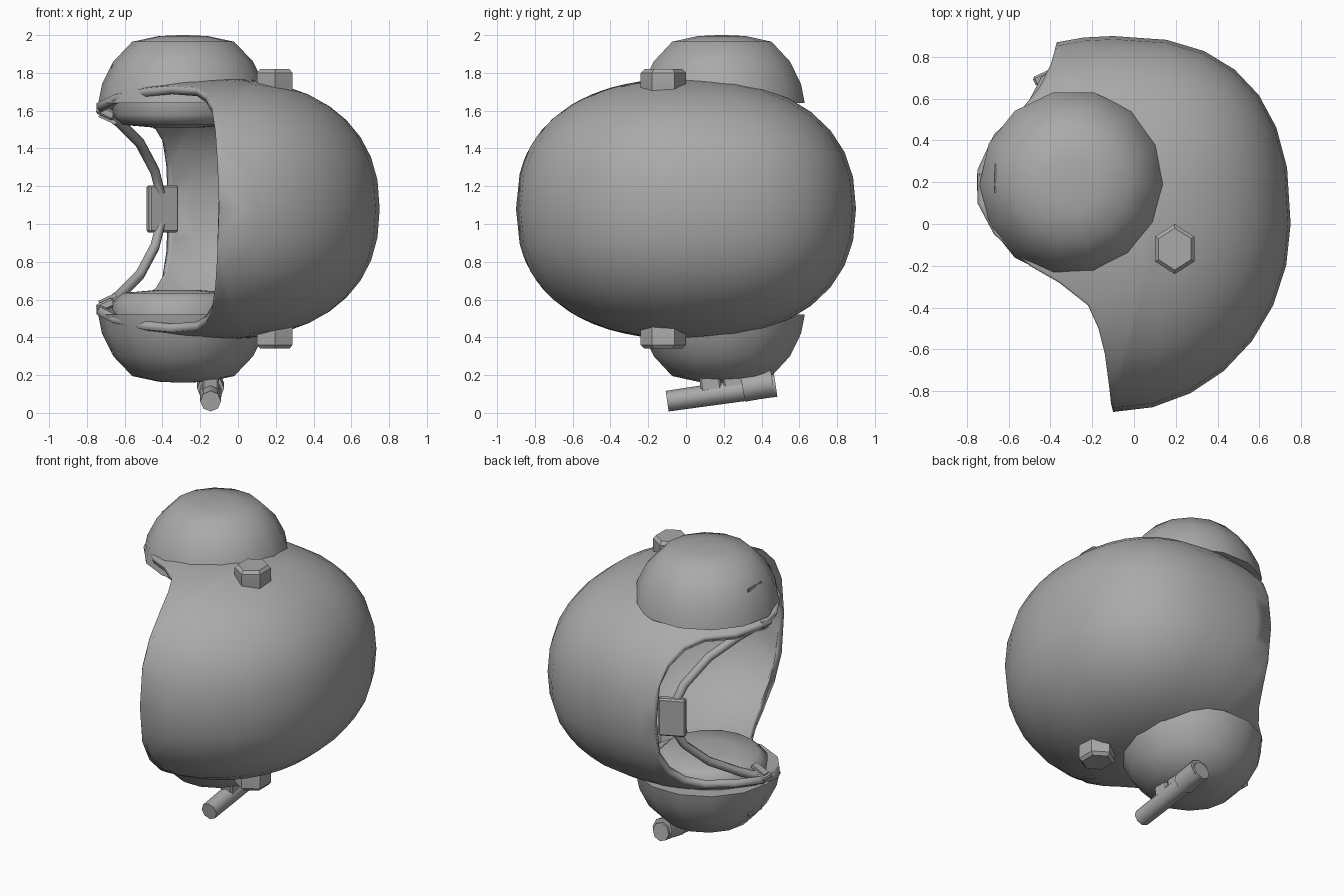
import bpy, bmesh, math
from mathutils import Vector, Matrix

if "Cube" in bpy.data.objects:
    bpy.data.objects.remove(bpy.data.objects["Cube"])

MID = 1.08                      # height of the symmetry plane
grey = bpy.data.materials.new("plain grey")
grey.use_nodes = True
COLOR = (0.4, 0.4, 0.4, 1)
grey.diffuse_color = COLOR
grey.node_tree.nodes["Principled BSDF"].inputs["Base Color"].default_value = COLOR


def finish(name, bm, mirror=True, angle=40):
    """Turn a bmesh, given relative to the symmetry plane, into a shaded object."""
    me = bpy.data.meshes.new(name)
    bm.to_mesh(me)
    bm.free()
    ob = bpy.data.objects.new(name, me)
    bpy.context.collection.objects.link(ob)
    ob.location.z = MID
    me.materials.append(grey)
    bpy.context.view_layer.objects.active = ob
    bpy.ops.object.select_all(action='DESELECT')
    ob.select_set(True)
    bpy.ops.object.shade_smooth_by_angle(angle=math.radians(angle))
    if mirror:
        m = ob.modifiers.new("mirror", 'MIRROR')
        m.use_axis = (False, False, True)
    return ob


def lathe(name, profile, center, segments, scale=(1, 1), turn=0, mirror=True, angle=40):
    """Revolve (radius, height) points about a vertical axis; caps both ends."""
    bm = bmesh.new()
    rings = []
    for r, z in profile:
        angs = [turn + math.tau * i / segments for i in range(segments)]
        rings.append([bm.verts.new((center[0] + r * scale[0] * math.cos(a),
                                    center[1] + r * scale[1] * math.sin(a), z)) for a in angs])
    for a, b in zip(rings, rings[1:]):
        for i in range(segments):
            j = (i + 1) % segments
            bm.faces.new((a[i], a[j], b[j], b[i]))
    bm.faces.new(rings[0][::-1])
    bm.faces.new(rings[-1])
    bmesh.ops.recalc_face_normals(bm, faces=bm.faces)
    return finish(name, bm, mirror, angle)


def box(name, center, size, turn=0, axis='Z', mirror=True, bevel=0.01):
    bm = bmesh.new()
    mat = Matrix.Translation(center) @ Matrix.Rotation(turn, 4, axis) @ Matrix.Diagonal((*size, 1))
    bmesh.ops.create_cube(bm, size=1, matrix=mat)
    if bevel:
        bmesh.ops.bevel(bm, geom=bm.edges[:], offset=bevel, segments=1, affect='EDGES')
    return finish(name, bm, mirror, 30)


def rod(name, a, b, r1, r2, sides=8):
    a, b = Vector(a), Vector(b)
    bm = bmesh.new()
    rot = (b - a).to_track_quat('Z', 'Y').to_matrix().to_4x4()
    bmesh.ops.create_cone(bm, cap_ends=True, segments=sides, radius1=r1, radius2=r2,
                          depth=(b - a).length, matrix=Matrix.Translation((a + b) / 2) @ rot)
    return finish(name, bm, False, 50)


# Helmet shell: a rounded height field over its side outline
def height(x, y):
    u = (x + 0.1) / (0.85 if x > -0.1 else 1.0)
    e = 2.5 if x > -0.1 and y > 0 else 2
    r = (abs(u) ** e + abs(y / 0.9) ** e) ** (1 / e)
    return 0.69 * max(0, 1 - r ** 2.3) ** 0.435


crown = []
STEPS = 14
for i in range(STEPS + 1):
    a = math.pi * (i / STEPS - 0.5)
    k = 0.8 if a > 0 else 1
    y = math.copysign(abs(math.sin(a)) ** k, a)
    crown.append((-0.1 + 0.85 * max(0, math.cos(a)) ** k, 0.9 * y))
crown += [(-0.24, 0.893), (-0.37, 0.87)]
opening = [(-.38, .83), (-.40, .76), (-.45, .66), (-.53, .56), (-.67, .43), (-.75, .26),
           (-.75, .1), (-.67, -.05), (-.5, -.2), (-.36, -.28), (-.22, -.39), (-.17, -.5),
           (-.14, -.62), (-.12, -.77), (-.11, -.86)]
outline = crown + opening
HUB = Vector((0.15, 0.1))
RINGS = 8
bm = bmesh.new()
hub = bm.verts.new((*HUB, height(*HUB)))
rays = []
for i, p in enumerate(outline):
    ray = [hub]
    for k in range(1, RINGS + 1):
        q = HUB.lerp(Vector(p), math.sin(k / RINGS * math.pi / 2))
        on_seam = k == RINGS and i < len(crown)
        ray.append(bm.verts.new((q.x, q.y, 0 if on_seam else height(q.x, q.y))))
    rays.append(ray)
for a, b in zip(rays, rays[1:] + rays[:1]):
    bm.faces.new((hub, a[1], b[1]))
    for k in range(1, RINGS):
        bm.faces.new((a[k], a[k + 1], b[k + 1], b[k]))
shell = finish("helmet_shell", bm)
wall = shell.modifiers.new("thickness", 'SOLIDIFY')
wall.thickness = 0.045
wall.offset = -1

# Ear domes outside and cushions inside
lathe("ear_domes", [(.45, .56), (.43, .66), (.37, .78), (.27, .885), (.13, .915), (.02, .92)],
      (-0.29, 0.19), 14, angle=60)
lathe("ear_cushions", [(.33, .62), (.35, .5), (.29, .445), (.12, .43)], (-0.32, 0.19), 16, angle=60)

# Hexagonal visor knobs
lathe("visor_knobs", [(.1, .55), (.12, .63), (.12, .72), (.1, .74)], (0.195, -0.12), 6,
      scale=(0.9, 1), turn=math.pi / 6, angle=25)

# Thin slots on the domes
box("dome_slots", (-0.665, 0.22, 0.755), (0.008, 0.14, 0.02), bevel=0)

# Nape strap with its clips and pad
cu = bpy.data.curves.new("nape_strap", 'CURVE')
cu.dimensions = '3D'
cu.bevel_depth = 0.028
cu.bevel_resolution = 1
half = [(-.71, .2, .52), (-.63, .32, .46), (-.52, .5, .35), (-.44, .65, .2), (-.41, .71, .08)]
path = half + [(x, y, -z) for x, y, z in reversed(half)]
sp = cu.splines.new('POLY')
sp.points.add(len(path) - 1)
for pt, co in zip(sp.points, path):
    pt.co = (*co, 1)
cu.materials.append(grey)
strap = bpy.data.objects.new("nape_strap", cu)
strap.location.z = MID
bpy.context.collection.objects.link(strap)
box("strap_clips", (-0.7, 0.2, 0.51), (0.1, 0.1, 0.05), math.radians(25), 'Y')
box("strap_clip_bars", (-0.69, 0.2, 0.475), (0.1, 0.05, 0.02), math.radians(25), 'Y', bevel=0)
box("nape_pad", (-0.4, 0.715, 0), (0.17, 0.05, 0.25), math.radians(25), mirror=False)

# Microphone stalk under the lower dome
X = -0.145
rod("mic_stalk", (X, -0.1, -1.018), (X, 0.475, -0.935), 0.055, 0.06)
rod("mic_pivot", (X, 0.3, -0.95), (X, 0.46, -0.922), 0.072, 0.072)
for i, y in enumerate((0.13, 0.25)):
    box(f"mic_mount_{i + 1}", (X, y, -0.925 + 0.02 * i), (0.09, 0.11, 0.08),
        math.radians(8), 'X', mirror=False)
